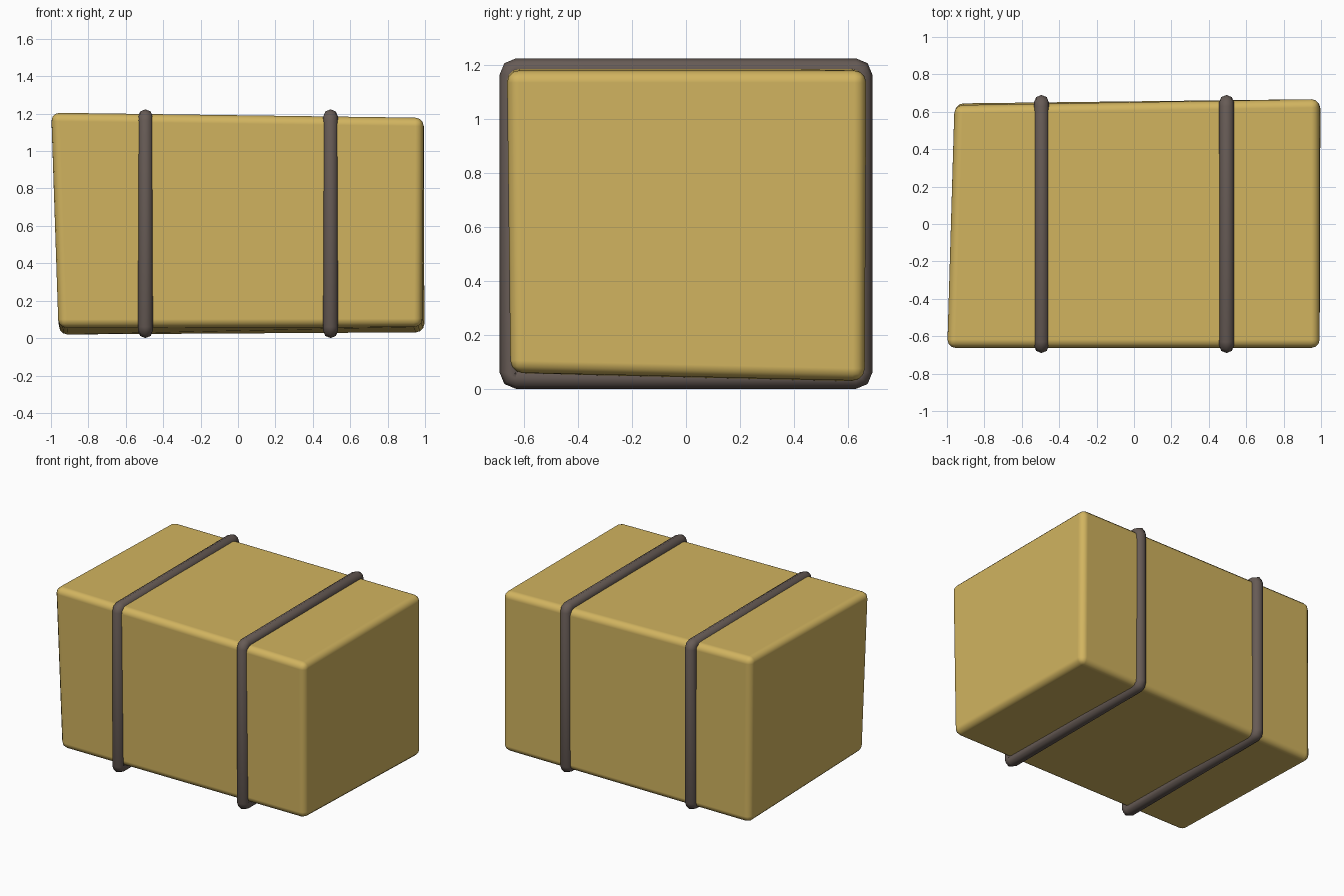
import bpy, bmesh, math
from mathutils import Vector

if "Cube" in bpy.data.objects:
    bpy.data.objects.remove(bpy.data.objects["Cube"])


def material(name, rgb):
    m = bpy.data.materials.new(name)
    m.diffuse_color = (*rgb, 1)
    m.use_nodes = True
    m.node_tree.nodes["Principled BSDF"].inputs["Base Color"].default_value = m.diffuse_color
    return m


straw = material("straw yellow", (0.64, 0.455, 0.115))
twine = material("dark brown twine", (0.135, 0.105, 0.092))


def add_object(name, bm, mat):
    bmesh.ops.recalc_face_normals(bm, faces=bm.faces)
    me = bpy.data.meshes.new(name)
    bm.to_mesh(me)
    bm.free()
    me.materials.append(mat)
    ob = bpy.data.objects.new(name, me)
    bpy.context.collection.objects.link(ob)
    for p in me.polygons:
        p.use_smooth = True
    return ob


# Bale: a slightly skewed box, keyed by the sign of each corner
corners = {
    (-1, -1, 1): (-1.0, -0.663, 1.205), (1, -1, 1): (0.993, -0.663, 1.178),
    (-1, 1, 1): (-0.96, 0.635, 1.2), (1, 1, 1): (0.993, 0.668, 1.178),
    (-1, -1, -1): (-0.96, -0.65, 0.055), (1, -1, -1): (0.985, -0.65, 0.06),
    (-1, 1, -1): (-0.957, 0.645, 0.018), (1, 1, -1): (0.997, 0.662, 0.03),
}
bm = bmesh.new()
bmesh.ops.create_cube(bm, size=2)
for v in bm.verts:
    v.co = corners[tuple(round(c) for c in v.co)]
bale = add_object("bale", bm, straw)
bev = bale.modifiers.new("soft edges", 'BEVEL')
bev.width = 0.045
bev.segments = 3
bev.harden_normals = True


# Twine: round tube swept around a rounded rectangle in the y-z plane
def twine_loop(name, x, r=0.04, sides=8, corner=0.02, steps=3):
    bm = bmesh.new()
    rings = []
    hy, z0, z1 = 0.65, 0.04, 1.183
    for k, (sy, sz) in enumerate([(1, 1), (-1, 1), (-1, -1), (1, -1)]):
        cy = sy * (hy - corner)
        cz = z1 - corner if sz > 0 else z0 + corner
        for s in range(steps):
            a = math.radians(90 * k + 90 * s / (steps - 1))
            out = Vector((0, math.cos(a), math.sin(a)))
            mid = Vector((x, cy, cz)) + out * corner
            ring = []
            for i in range(sides):
                t = 2 * math.pi * i / sides
                ring.append(bm.verts.new(
                    mid + out * r * math.cos(t) + Vector((r * math.sin(t), 0, 0))))
            rings.append(ring)
    for a, b in zip(rings, rings[1:] + rings[:1]):
        for i in range(sides):
            j = (i + 1) % sides
            bm.faces.new((a[i], a[j], b[j], b[i]))
    return add_object(name, bm, twine)


twine_loop("left_twine", -0.495)
twine_loop("right_twine", 0.495)
